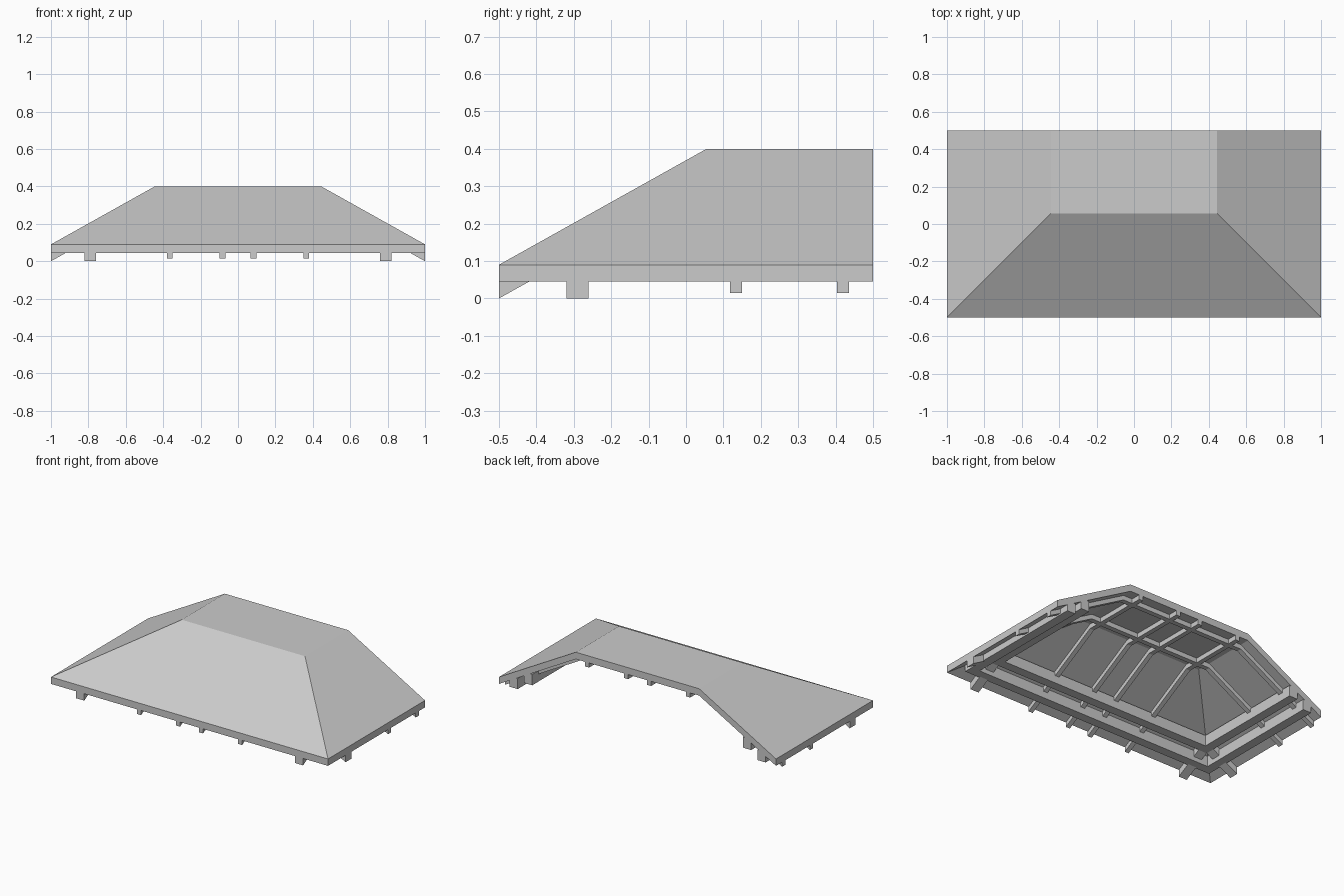
import bpy, bmesh
from mathutils import Vector

if "Cube" in bpy.data.objects:
    bpy.data.objects.remove(bpy.data.objects["Cube"])

EAVE, TOP, RUN, THICK = 0.09, 0.40, 0.555, 0.045
SLOPE = (TOP - EAVE) / RUN


def roof_z(d):
    return EAVE + SLOPE * min(d, RUN)


def make(name, verts, faces):
    mesh = bpy.data.meshes.new(name)
    bm = bmesh.new()
    vs = [bm.verts.new(v) for v in verts]
    for f in faces:
        bm.faces.new([vs[i] for i in f])
    bmesh.ops.recalc_face_normals(bm, faces=bm.faces)
    bm.to_mesh(mesh)
    bm.free()
    ob = bpy.data.objects.new(name, mesh)
    bpy.context.collection.objects.link(ob)
    return ob


def prism(name, profile, offset):
    # closed profile swept by an offset vector
    n = len(profile)
    a = [Vector(p) for p in profile]
    verts = a + [p + Vector(offset) for p in a]
    faces = [tuple(range(n)), tuple(range(2 * n - 1, n - 1, -1))]
    faces += [(i, (i + 1) % n, n + (i + 1) % n, n + i) for i in range(n)]
    return make(name, verts, faces)


def rafter(name, path, width_dir, width, depth):
    # path: (x, y, inset) points; bar hugging the underside of the roof
    w = Vector(width_dir) * width
    top = [Vector((x, y, roof_z(d) - THICK + 0.004)) - w / 2 for x, y, d in path]
    low = [p - Vector((0, 0, depth + 0.004)) for p in reversed(top)]
    prism(name, top + low, w)


def box(name, x0, x1, y0, y1, z0, z1):
    prism(name, [(x0, y0, z0), (x1, y0, z0), (x1, y1, z0), (x0, y1, z0)],
          (0, 0, z1 - z0))


# roof shell: hipped on three sides, open at the back
r, t = 1 - RUN, -0.5 + RUN
top = [(-1, .5, EAVE), (-1, -.5, EAVE), (1, -.5, EAVE), (1, .5, EAVE),
       (r, .5, TOP), (-r, .5, TOP), (-r, t, TOP), (r, t, TOP)]
low = [(x, y, z - THICK) for x, y, z in top]
up = [(1, 2, 7, 6), (0, 1, 6, 5), (2, 3, 4, 7), (6, 7, 4, 5)]
faces = up + [tuple(i + 8 for i in f) for f in up]
faces += [(i, (i + 1) % 6, (i + 1) % 6 + 8, i + 8) for i in range(4)]
faces += [(4, 5, 13, 12), (5, 0, 8, 13)]
make("roof_shell", top + low, faces)

# slim rafters from the front eave to the open back
for i, x in enumerate((-0.365, -0.083, 0.083, 0.365)):
    rafter(f"front_rafter_{i}", [(x, -.5, 0), (x, t, RUN), (x, .5, 1)],
           (1, 0, 0), 0.03, 0.03)

# slim rafters crossing from side to side
for i, y in enumerate((0.134, 0.42)):
    rafter(f"cross_rafter_{i}", [(-1, y, 0), (-r, y, RUN), (r, y, RUN), (1, y, 0)],
           (0, 1, 0), 0.032, 0.03)

# heavy rafter tails beside the hip corners, and side purlins
INNER, OUTER, H = 0.21, 0.105, 0.03
for s, side in ((-1, "left"), (1, "right")):
    x = s * (1 - INNER)
    rafter(f"front_tail_{side}", [(x, -.5, 0), (x, -.5 + INNER, INNER)],
           (1, 0, 0), 0.06, 0.045)
    rafter(f"side_tail_{side}", [(s, -.29, 0), (x, -.29, INNER)],
           (0, 1, 0), 0.06, 0.045)
    for name, d, z0, z1, over in (("outer", OUTER, 0.047, 0.115, 0.03),
                                  ("inner", INNER, 0.1, 0.17, 0.065)):
        c = s * (1 - d)
        box(f"{name}_purlin_{side}", c - H, c + H, -.5 + d - over, .5, z0, z1)

# front purlins, crossing the side ones at the corners
for name, d, z0, z1, over in (("outer", OUTER, 0.047, 0.115, 0.03),
                              ("inner", INNER, 0.1, 0.17, 0.065)):
    e = 1 - d + over
    box(f"{name}_purlin_front", -e, e, -.5 + d - H, -.5 + d + H, z0, z1)
